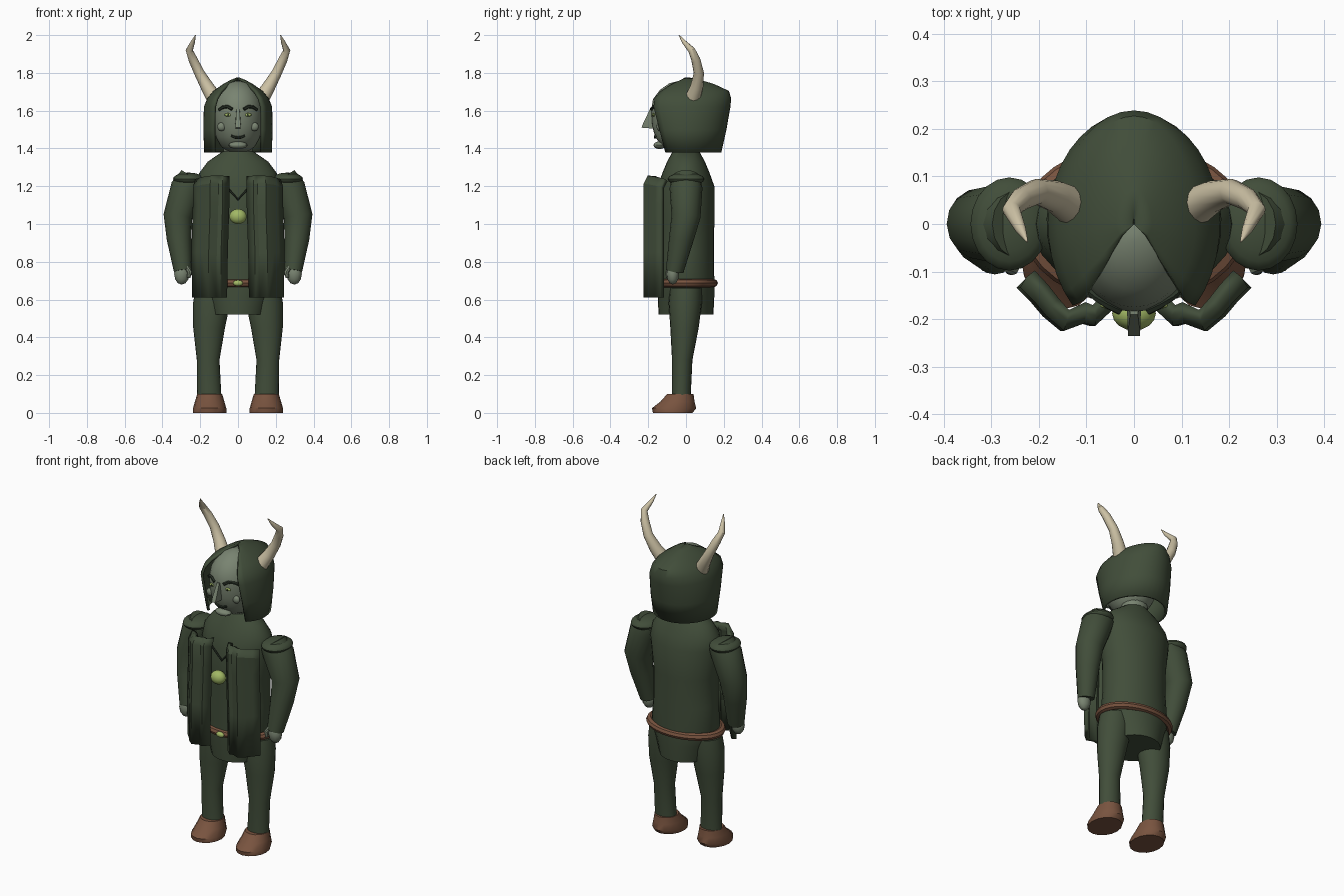
import bpy, bmesh, math
from mathutils import Vector

if "Cube" in bpy.data.objects:
    bpy.data.objects.remove(bpy.data.objects["Cube"])


def material(name, r, g, b):
    m = bpy.data.materials.new(name)
    m.diffuse_color = (r, g, b, 1)
    m.use_nodes = True
    m.node_tree.nodes["Principled BSDF"].inputs["Base Color"].default_value = m.diffuse_color
    return m


GREEN = material("dark green cloth", .053, .075, .042)
SKIN = material("grey green skin", .19, .23, .165)
BROWN = material("brown leather", .19, .088, .05)
BONE = material("bone horn", .60, .53, .37)
LIME = material("lime metal", .36, .48, .13)
BLACK = material("deep green hair", .024, .034, .022)


def finish(name, bm, mat, angle=40):
    bmesh.ops.recalc_face_normals(bm, faces=bm.faces)
    me = bpy.data.meshes.new(name)
    bm.to_mesh(me)
    bm.free()
    me.materials.append(mat)
    ob = bpy.data.objects.new(name, me)
    bpy.context.collection.objects.link(ob)
    bpy.ops.object.select_all(action='DESELECT')
    bpy.context.view_layer.objects.active = ob
    ob.select_set(True)
    bpy.ops.object.shade_smooth_by_angle(angle=math.radians(angle))
    return ob


def skin_rings(name, rings, mat, closed=True, cap=True, angle=40):
    """Bridge lists of points into a surface."""
    bm = bmesh.new()
    rows = [[bm.verts.new(p) for p in ring] for ring in rings]
    n = len(rows[0])
    for a, b in zip(rows, rows[1:]):
        for i in range(n if closed else n - 1):
            j = (i + 1) % n
            bm.faces.new((a[i], a[j], b[j], b[i]))
    if cap:
        bm.faces.new(rows[0])
        bm.faces.new(rows[-1])
    return finish(name, bm, mat, angle)


def loft(name, sections, mat, n=24, angle=40):
    """Stack ellipses given as (z, x, y, x radius, y radius)."""
    turn = [2 * math.pi * i / n for i in range(n)]
    return skin_rings(name, [[(x + rx * math.cos(t), y + ry * math.sin(t), z) for t in turn]
                             for z, x, y, rx, ry in sections], mat, angle=angle)


def tube(name, path, mat, n=12):
    """Round tube through points given as (x, y, z, radius)."""
    pts = [Vector(p[:3]) for p in path]
    rings = []
    for i, p in enumerate(pts):
        d = (pts[min(i + 1, len(pts) - 1)] - pts[max(i - 1, 0)]).normalized()
        u = d.cross(Vector((0, 1, .01))).normalized()
        v = d.cross(u)
        rings.append([p + path[i][3] * (u * math.cos(2 * math.pi * k / n) + v * math.sin(2 * math.pi * k / n))
                      for k in range(n)])
    return skin_rings(name, rings, mat)


def ball(name, centre, radii, mat, n=16):
    bm = bmesh.new()
    bmesh.ops.create_uvsphere(bm, u_segments=n, v_segments=max(6, n // 2), radius=1)
    bmesh.ops.scale(bm, vec=radii, verts=bm.verts)
    bmesh.ops.translate(bm, vec=centre, verts=bm.verts)
    return finish(name, bm, mat)


def thicken(ob, depth):
    m = ob.modifiers.new("thickness", 'SOLIDIFY')
    m.thickness = depth
    m.offset = 0


# Torso with tunic skirt, belt and brooches
loft("tunic", [(.52, 0, 0, .145, .145), (.62, 0, 0, .175, .15), (.69, 0, 0, .205, .15),
               (.85, 0, 0, .19, .148), (1.02, 0, 0, .19, .15), (1.20, 0, 0, .215, .15),
               (1.27, 0, 0, .205, .125), (1.33, 0, 0, .16, .1), (1.385, 0, 0, .08, .07)], GREEN, 28)
turns = [2 * math.pi * i / 32 for i in range(33)]
belt = [[((.215 + .024 * math.cos(s)) * math.cos(t), (.145 + .024 * math.cos(s)) * math.sin(t),
          .687 + .022 * math.sin(s)) for s in turns[0:32:4]] for t in turns]
skin_rings("belt", belt, BROWN, cap=False)
ball("buckle", (0, -.17, .687), (.026, .014, .016), LIME)
ball("chest_brooch", (0, -.188, 1.04), (.046, .036, .04), LIME)
tube("neckline", [(-.065, -.158, 1.20, .006), (0, -.155, 1.13, .006), (.065, -.158, 1.20, .006)], BLACK, 6)
loft("neck", [(1.34, 0, 0, .075, .065), (1.44, 0, 0, .08, .075)], SKIN, 16)

# Head, stacked sections
HEAD = [(1.385, .055, .05), (1.41, .09, .098), (1.46, .118, .135), (1.52, .13, .152),
        (1.60, .134, .157), (1.66, .122, .147), (1.71, .095, .11), (1.745, .055, .06), (1.757, .01, .01)]
loft("head", [(z, 0, -.028, rx, ry) for z, rx, ry in HEAD], SKIN, 28, 60)


def face_y(x, z):
    for a, b in zip(HEAD, HEAD[1:]):
        if a[0] <= z <= b[0]:
            f = (z - a[0]) / (b[0] - a[0])
            rx, ry = a[1] + f * (b[1] - a[1]), a[2] + f * (b[2] - a[2])
            return -.028 - ry * math.sqrt(max(0, 1 - (x / rx) ** 2))
    return -.1


def face_tube(name, points, r, mat):
    return tube(name, [(x, face_y(x, z) - .003, z, r) for x, z in points], mat, 6)


# Face details
nose = [[(-.009, -.17, 1.61), (.009, -.17, 1.61), (.008, -.19, 1.61), (-.008, -.19, 1.61)],
        [(-.015, -.17, 1.53), (.015, -.17, 1.53), (.013, -.228, 1.53), (-.013, -.228, 1.53)],
        [(-.013, -.17, 1.505), (.013, -.17, 1.505), (.012, -.236, 1.51), (-.012, -.236, 1.51)]]
skin_rings("nose", nose, SKIN, angle=50)
face_tube("mouth", [(-.036, 1.467), (-.015, 1.458), (.015, 1.458), (.036, 1.467)], .007, BLACK)
ball("chin", (0, -.14, 1.417), (.05, .032, .02), SKIN)

# Hood: open-front arcs stacked upward (z, half width, front depth, back depth)
HOOD = [(1.38, .172, .105, .18), (1.5, .177, .137, .207), (1.62, .174, .168, .228), (1.665, .155, .163, .232),
        (1.70, .125, .13, .222), (1.735, .075, .075, .145), (1.757, .035, .025, .07), (1.77, .002, .002, .01)]
lo, arc = -math.pi / 4, 1.5 * math.pi / 28
hood = []
for z, w, f, b in HOOD:
    ring = []
    for i in range(29):
        t = lo + arc * i
        s = math.sin(t)
        ring.append((w * math.cos(t), s * b if s > 0 else s / math.sin(math.pi / 4) * f, z))
    hood.append(ring)
thicken(skin_rings("hood", hood, GREEN, closed=False, cap=False), .014)

# Drape cross-section, folded cloth hanging from each shoulder
FOLD = [(.055, -.172), (.085, -.202), (.105, -.196), (.145, -.212), (.175, -.185), (.20, -.155), (.23, -.125)]

# Mirrored parts
for side, s in (("left", 1), ("right", -1)):
    # boot: ankle and sole sections
    loft(side + "_boot", [(0, s * .15, -.07, .088, .105), (.025, s * .15, -.063, .088, .117),
                          (.06, s * .15, -.045, .078, .09), (.10, s * .15, -.03, .066, .07)], BROWN, 16)
    loft(side + "_leg", [(.09, s * .152, -.025, .064, .05), (.28, s * .158, -.02, .06, .054),
                         (.45, s * .153, -.008, .084, .075), (.58, s * .14, -.004, .098, .088),
                         (.66, s * .135, 0, .09, .085)], GREEN, 20)
    tube(side + "_arm", [(s * .235, 0, 1.245, .075), (s * .27, 0, 1.19, .087), (s * .318, 0, 1.04, .077),
                         (s * .312, -.025, .92, .065), (s * .292, -.06, .75, .047)], GREEN, 16)
    ball(side + "_shoulder_pad", (s * .262, 0, 1.238), (.082, .098, .034), GREEN, 20)
    ball(side + "_hand", (s * .298, -.07, .735), (.04, .033, .056), SKIN, 12)
    tube(side + "_thumb", [(s * .272, -.085, .77, .014), (s * .255, -.095, .745, .013),
                           (s * .262, -.098, .715, .009)], SKIN, 8)

    rows = []
    for z, spread, shift in ((.61, .95, .012), (.85, 1, .008), (1.1, 1, 0), (1.21, 1, 0), (1.25, .93, 0)):
        depth = .02 if z > 1.24 else 0
        rows.append([(s * (.055 + (x - .055) * spread + shift), y + depth, z - .25 * max(0, x - .16) * (z > 1.2))
                     for x, y in FOLD])
    thicken(skin_rings(side + "_drape", rows, GREEN, closed=False, cap=False, angle=25), .026)

    tube(side + "_horn", [(s * .125, .035, 1.665, .042), (s * .165, .058, 1.73, .034), (s * .205, .068, 1.80, .027),
                          (s * .238, .052, 1.87, .024), (s * .258, .03, 1.92, .019),
                          (s * .238, -.012, 1.965, .011), (s * .225, -.037, 2.0, .002)], BONE)
    # face, one side
    face_tube(side + "_brow", [(s * .03, 1.607), (s * .055, 1.622), (s * .08, 1.618), (s * .1, 1.605)], .009, BLACK)
    ball(side + "_eye", (s * .052, face_y(.052, 1.578), 1.578), (.02, .007, .009), LIME, 12)
    ball(side + "_pupil", (s * .052, face_y(.052, 1.578) - .006, 1.578), (.005, .003, .006), BLACK, 8)
    ball(side + "_cheek", (s * .087, face_y(.087, 1.515) - .002, 1.515), (.023, .015, .023), SKIN, 12)
